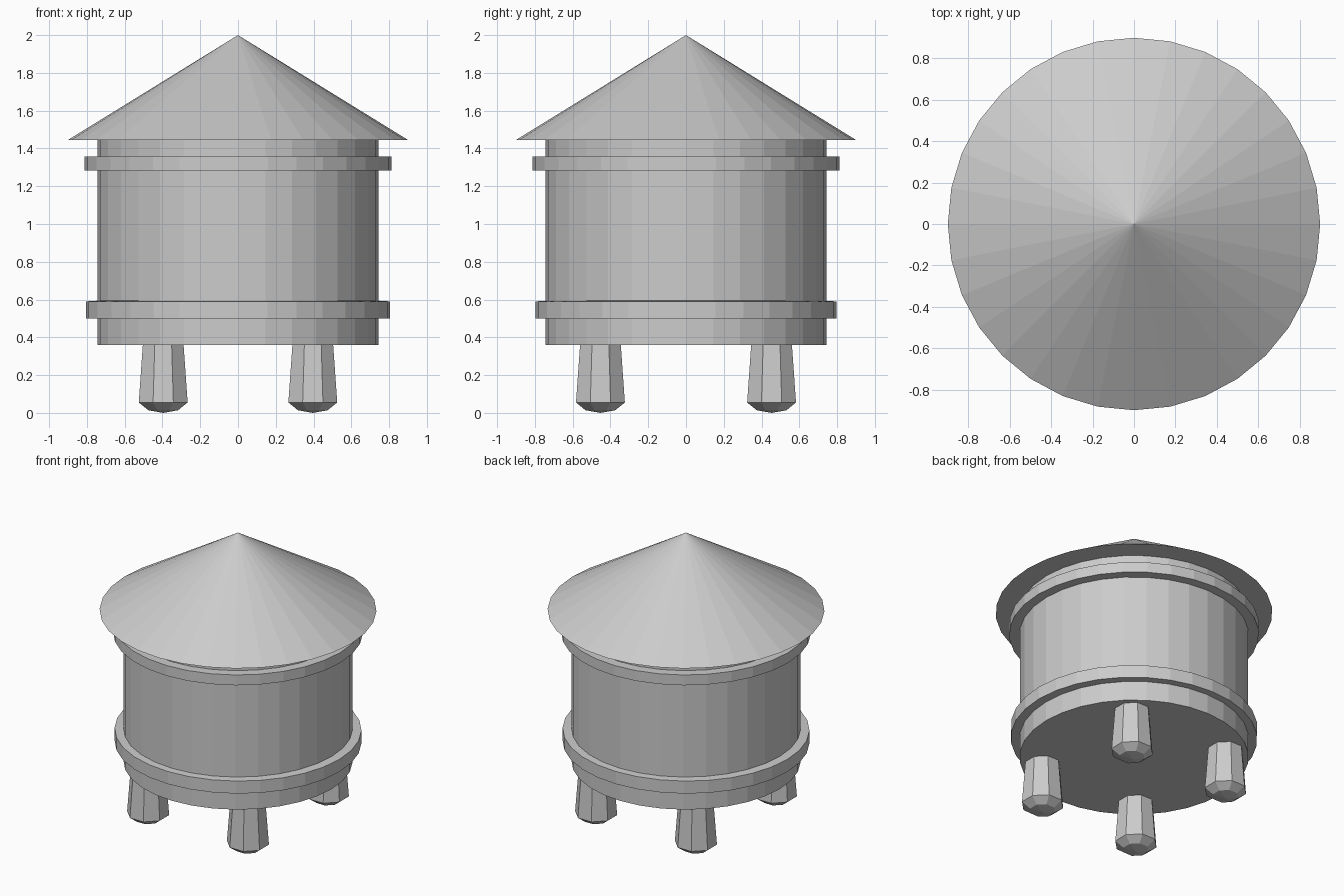
import bpy, bmesh
from math import cos, sin, pi

if "Cube" in bpy.data.objects:
    bpy.data.objects.remove(bpy.data.objects["Cube"])


def lathe(name, profile, sides, loc=(0, 0, 0), turn=0.0, closed=False, y_scale=1.0):
    """Spin a bottom-to-top (radius, z) profile around z, joining axis points into fans."""
    bm = bmesh.new()
    rings = []
    for r, z in profile:
        if r == 0:
            rings.append([bm.verts.new((0, 0, z))] * sides)
        else:
            angles = [turn + 2 * pi * i / sides for i in range(sides)]
            rings.append([bm.verts.new((r * cos(a), r * y_scale * sin(a), z)) for a in angles])
    pairs = list(zip(rings, rings[1:]))
    if closed:
        pairs.append((rings[-1], rings[0]))
    for low, high in pairs:
        for i in range(sides):
            j = (i + 1) % sides
            corners = dict.fromkeys([low[i], low[j], high[j], high[i]])
            bm.faces.new(list(corners))
    bmesh.ops.recalc_face_normals(bm, faces=bm.faces)
    mesh = bpy.data.meshes.new(name)
    bm.to_mesh(mesh)
    bm.free()
    obj = bpy.data.objects.new(name, mesh)
    obj.location = loc
    bpy.context.collection.objects.link(obj)
    return obj


# Tank barrel and conical roof
lathe("tank", [(0, 0.36), (0.745, 0.36), (0.745, 1.445), (0, 1.445)], 32)
lathe("roof", [(0, 1.445), (0.9, 1.445), (0, 2.0)], 32)

# Hoops around the tank
lathe("upper_hoop", [(0.73, 1.283), (0.812, 1.283), (0.812, 1.357), (0.73, 1.357)],
      32, closed=True)
lathe("lower_hoop", [(0.73, 0.5), (0.806, 0.5), (0.806, 0.59), (0.73, 0.595)],
      32, closed=True, y_scale=0.987)

# Four tapered octagonal legs with blunt feet
leg_profile = [(0, 0), (0.085, 0.014), (0.14, 0.055), (0.116, 0.37), (0, 0.37)]
for side, x in (("left", -0.396), ("right", 0.396)):
    for end, y in (("front", -0.453), ("back", 0.453)):
        lathe(f"{end}_{side}_leg", leg_profile, 8, loc=(x, y, 0), turn=pi / 8)
